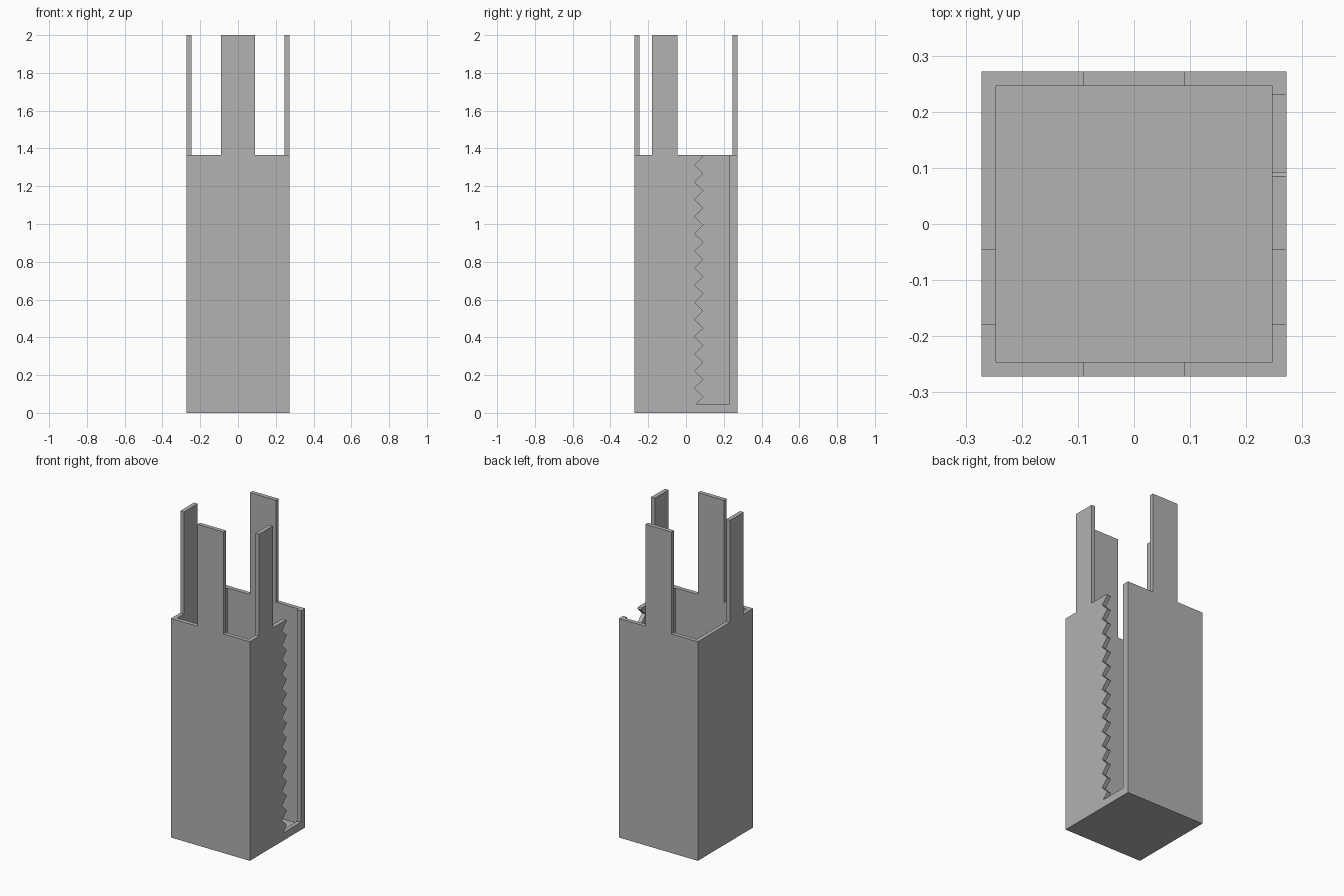
import bpy
import bmesh
from mathutils import Vector

cube = bpy.data.objects.get("Cube")
if cube:
    bpy.data.objects.remove(cube, do_unlink=True)

OUT, INN = 0.272, 0.246          # outer and inner half widths
FLOOR, RIM, TOP = 0.027, 1.365, 2.0

grey = bpy.data.materials.new("plain grey")
grey.use_nodes = True
colour = (0.445, 0.445, 0.445, 1)
grey.diffuse_color = colour
grey.node_tree.nodes["Principled BSDF"].inputs["Base Color"].default_value = colour


def prism(name, outline, direction):
    """Extrude a closed outline of 3D points along a direction."""
    bm = bmesh.new()
    face = bm.faces.new([bm.verts.new(p) for p in outline])
    moved = bmesh.ops.extrude_face_region(bm, geom=[face])["geom"]
    bmesh.ops.translate(bm, vec=Vector(direction),
                        verts=[v for v in moved if isinstance(v, bmesh.types.BMVert)])
    bmesh.ops.recalc_face_normals(bm, faces=bm.faces)
    mesh = bpy.data.meshes.new(name)
    bm.to_mesh(mesh)
    bm.free()
    mesh.materials.append(grey)
    obj = bpy.data.objects.new(name, mesh)
    bpy.context.collection.objects.link(obj)
    return obj


def block(name, x0, x1, y0, y1, z0, z1):
    corners = [(x0, y0, z0), (x1, y0, z0), (x1, y1, z0), (x0, y1, z0)]
    return prism(name, corners, (0, 0, z1 - z0))


def cut(target, cutter):
    """Subtract a cutter, apply the result and discard the cutter."""
    mod = target.modifiers.new("cut", "BOOLEAN")
    mod.operation, mod.solver, mod.object = "DIFFERENCE", "EXACT", cutter
    cutter.hide_render = True
    bpy.context.view_layer.update()
    graph = bpy.context.evaluated_depsgraph_get()
    mesh = bpy.data.meshes.new_from_object(target.evaluated_get(graph))
    target.modifiers.clear()
    target.data = mesh
    bpy.data.objects.remove(cutter, do_unlink=True)


# Open box, full height
holder = block("box_with_prongs", -OUT, OUT, -OUT, OUT, 0, TOP)
cut(holder, block("cavity", -INN, INN, -INN, INN, FLOOR, TOP + 1))

# Corner notches leave one upright prong in each wall
for x0, x1 in ((-1, -0.09), (0.09, 1)):
    for y0, y1 in ((-1, -0.18), (-0.045, 1)):
        cut(holder, block("corner_notch", x0, x1, y0, y1, RIM, TOP + 1))

# Slot with a serrated edge in the +x wall
SILL, BACK, PEAK, VALLEY = 0.048, 0.23, 0.092, 0.046
TEETH, FIRST, STEP = 14, 0.085, 0.0909
edge = [(0.056, SILL)]
for i in range(TEETH):
    z = FIRST + i * STEP
    edge += [(PEAK, z), (VALLEY, z + STEP / 2)]
edge += [(PEAK, FIRST + TEETH * STEP), (0.08, RIM + 0.005), (0.08, RIM + 0.1)]
outline = [(BACK, RIM + 0.1), (BACK, SILL)] + edge
cut(holder, prism("serrated_slot", [(0.2, y, z) for y, z in outline], (0.2, 0, 0)))
